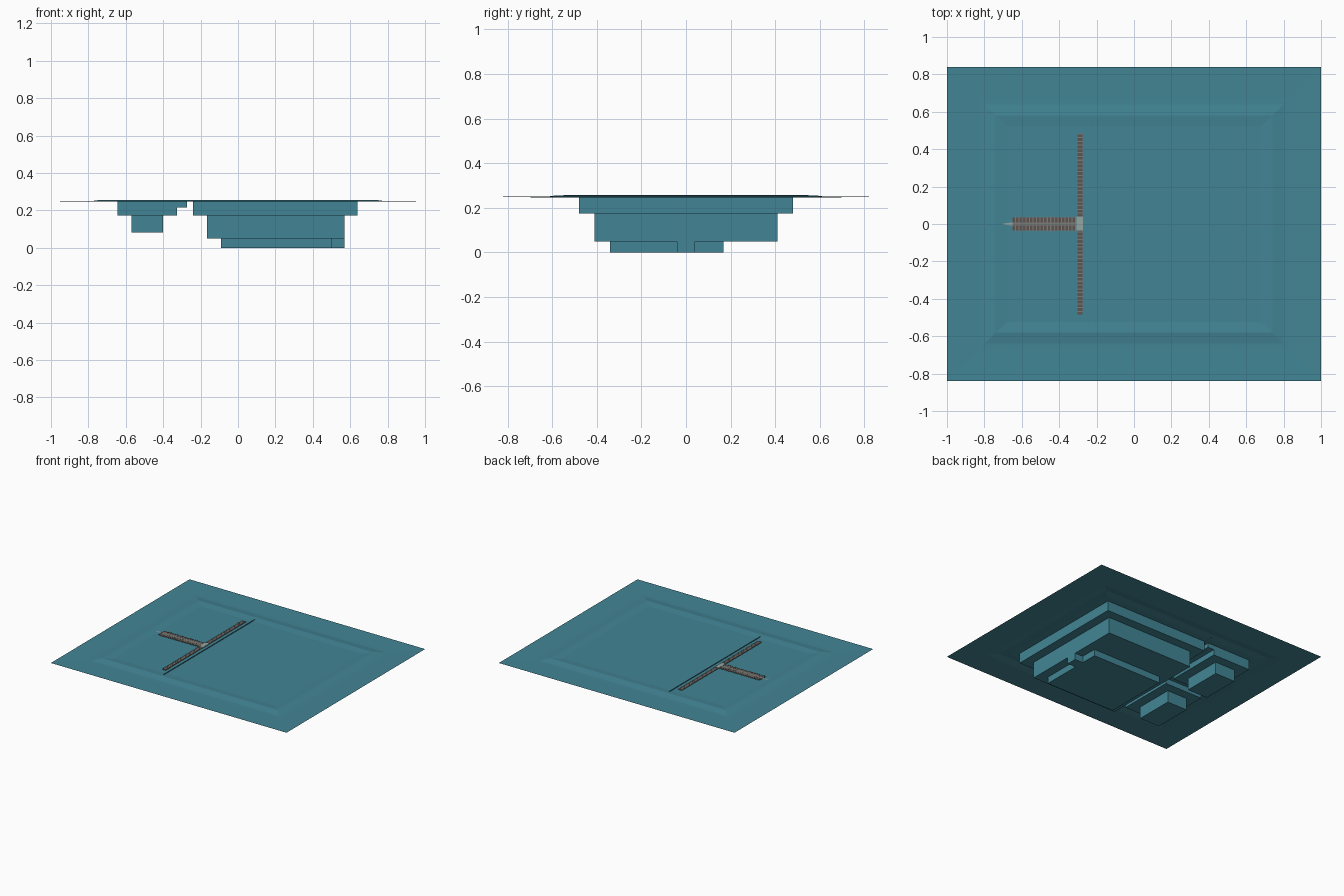
import bpy, bmesh, math

if "Cube" in bpy.data.objects:
    bpy.data.objects.remove(bpy.data.objects["Cube"])


def material(name, rgb):
    m = bpy.data.materials.new(name)
    m.diffuse_color = (*rgb, 1)
    m.use_nodes = True
    m.node_tree.nodes["Principled BSDF"].inputs["Base Color"].default_value = m.diffuse_color
    return m


TEAL = material("teal", (0.055, 0.235, 0.30))
BROWN = material("dark brown", (0.115, 0.085, 0.075))
GREY = material("stone grey", (0.19, 0.20, 0.19))
PALE = material("pale grey green", (0.30, 0.38, 0.36))


def finish(name, bm, mats):
    me = bpy.data.meshes.new(name)
    bm.to_mesh(me)
    bm.free()
    for m in mats:
        me.materials.append(m)
    ob = bpy.data.objects.new(name, me)
    bpy.context.collection.objects.link(ob)
    return ob


def add_box(bm, x0, x1, y0, y1, z0, z1, mat=0, open_top=False):
    ring = [(x0, y0), (x1, y0), (x1, y1), (x0, y1)]
    lo = [bm.verts.new((x, y, z0)) for x, y in ring]
    hi = [bm.verts.new((x, y, z1)) for x, y in ring]
    faces = [bm.faces.new(lo[::-1])]
    if not open_top:
        faces.append(bm.faces.new(hi))
    for i in range(4):
        j = (i + 1) % 4
        faces.append(bm.faces.new((lo[i], lo[j], hi[j], hi[i])))
    for f in faces:
        f.material_index = mat


def box(name, *dims, mat=TEAL, open_top=True):
    bm = bmesh.new()
    add_box(bm, *dims, open_top=open_top)
    finish(name, bm, [mat])


# Top sheet: shallow concentric slopes around a flat centre
bm = bmesh.new()
levels = [(1, .84, .25), (.83, .675, .247), (.80, .64, .2475),
          (.74, .58, .256), (.68, .525, .251)]
prev = None
for hx, hy, z in levels:
    ring = [bm.verts.new((sx * hx, sy * hy, z))
            for sx, sy in ((-1, -1), (1, -1), (1, 1), (-1, 1))]
    if prev:
        for i in range(4):
            j = (i + 1) % 4
            bm.faces.new((prev[i], prev[j], ring[j], ring[i]))
    prev = ring
bm.faces.new(prev)
finish("top_sheet", bm, [TEAL])

# Thin low ridge dividing the two halves of the sheet
box("dividing_ridge", -.246, -.242, -.55, .55, .25, .2565, open_top=False)

# Large stepped basin
box("large_basin_upper", -.24, .64, -.48, .48, .174, .25)
box("large_basin_middle", -.167, .57, -.41, .41, .05, .174)
bm = bmesh.new()
outline = [(-.09, -.34), (.5, -.34), (.5, -.04), (.57, -.04),
           (.57, .04), (.5, .04), (.5, .167), (-.09, .167)]
lo = [bm.verts.new((x, y, 0)) for x, y in outline]
hi = [bm.verts.new((x, y, .05)) for x, y in outline]
bm.faces.new(lo[::-1])
for i in range(8):
    j = (i + 1) % 8
    bm.faces.new((lo[i], lo[j], hi[j], hi[i]))
finish("large_basin_floor", bm, [TEAL])

# Two small stepped basins, mirrored front to back
for label, s in (("front", -1), ("back", 1)):
    for tier, x0, x1, a, b, z0, z1 in (("upper", -.645, -.325, .04, .48, .174, .25),
                                       ("lower", -.57, -.40, .11, .41, .083, .174)):
        y0, y1 = sorted((s * a, s * b))
        box(f"small_basin_{label}_{tier}", x0, x1, y0, y1, z0, z1)

# Shallow bed under the walkways
box("long_walkway_bed", -.325, -.272, -.48, .48, .216, .25)
box("short_walkway_bed", -.645, -.325, -.039, .039, .216, .25)

# Long walkway: rows of alternating planks and stones
bm = bmesh.new()
n = 48
step = .97 / n
for i in range(n):
    y = -.485 + i * step
    add_box(bm, -.303, -.275, y, y + step * .72, .25, .2555, 0)
    add_box(bm, -.306, -.273, y + step * .72, y + step, .25, .256, 1)
finish("long_walkway", bm, [BROWN, GREY])

# Short walkway: two plank rows either side of a centre strip
bm = bmesh.new()
n = 18
step = .34 / n
for s in (-1, 1):
    for i in range(n):
        x = -.65 + i * step
        y0, y1 = sorted((s * .009, s * .034))
        add_box(bm, x, x + step * .7, y0, y1, .25, .2555, 0)
        y0, y1 = sorted((s * .009, s * .039))
        add_box(bm, x + step * .7, x + step, y0, y1, .25, .256, 1)
finish("short_walkway", bm, [BROWN, GREY])
box("centre_strip", -.65, -.306, -.009, .009, .25, .2558, mat=GREY, open_top=False)

# Pointed tip at the end of the short walkway
bm = bmesh.new()
bm.faces.new([bm.verts.new(p) for p in ((-.71, 0, .2545), (-.65, -.009, .2556), (-.65, .009, .2556))])
finish("walkway_tip", bm, [PALE])

# Junction slab where the walkways meet
box("junction_slab", -.307, -.272, -.035, .04, .25, .257, mat=PALE, open_top=False)
